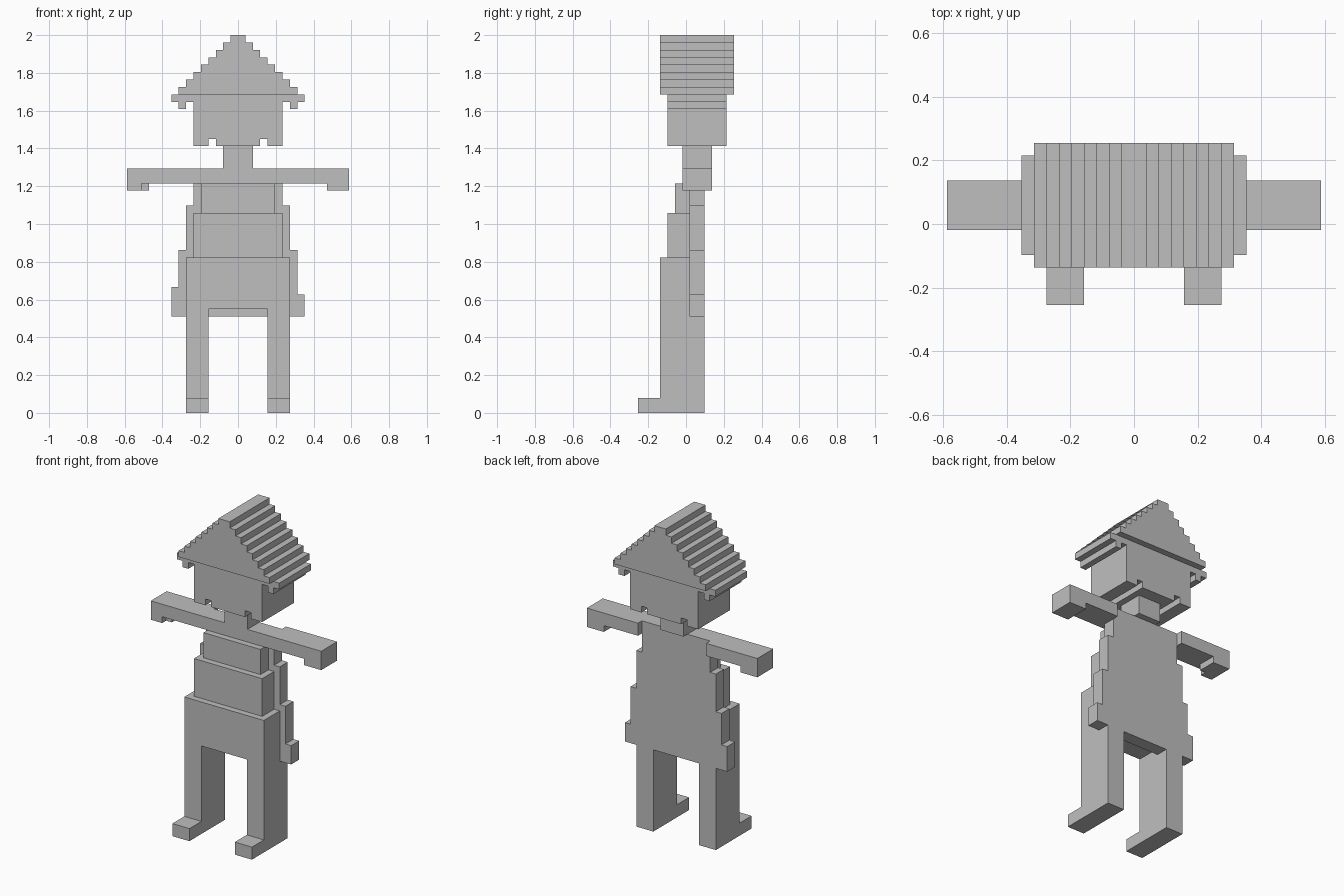
import bpy
import bmesh

U = 2 / 51  # one block

cube = bpy.data.objects.get("Cube")
if cube:
    bpy.data.objects.remove(cube, do_unlink=True)

grey = bpy.data.materials.new("plain_grey")
grey.use_nodes = True
colour = (0.52, 0.52, 0.52, 1)
grey.diffuse_color = colour
grey.node_tree.nodes["Principled BSDF"].inputs["Base Color"].default_value = colour


def prism(name, outline, front, back):
    """Extrude an x/z outline from front to back, all in blocks."""
    bm = bmesh.new()
    verts = [bm.verts.new((x * U, front * U, z * U)) for x, z in outline]
    face = bm.faces.new(verts)
    new = bmesh.ops.extrude_face_region(bm, geom=[face])["geom"]
    moved = [v for v in new if isinstance(v, bmesh.types.BMVert)]
    bmesh.ops.translate(bm, vec=(0, (back - front) * U, 0), verts=moved)
    bmesh.ops.recalc_face_normals(bm, faces=bm.faces)
    mesh = bpy.data.meshes.new(name)
    bm.to_mesh(mesh)
    bm.free()
    mesh.materials.append(grey)
    obj = bpy.data.objects.new(name, mesh)
    bpy.context.collection.objects.link(obj)
    return obj


def box(name, x0, x1, front, back, z0, z1):
    return prism(name, [(x0, z0), (x1, z0), (x1, z1), (x0, z1)], front, back)


def mirrored(half):
    return half + [(-x, z) for x, z in reversed(half)]


def stairs(steps):
    """Corner points for a list of (half width, bottom, top)."""
    return [(w, z) for w, low, high in steps for z in (low, high)]


# Legs, shoes and arms
for side, s in (("left", 1), ("right", -1)):
    def pair(name, a, b, *rest):
        return box(f"{side}_{name}", min(s * a, s * b), max(s * a, s * b), *rest)
    pair("leg", 4, 7, -3.5, 2.5, 0, 14)
    pair("shoe", 4, 7, -6.5, -3.5, 0, 2)
    pair("arm", 6, 15, -0.5, 3.5, 31, 33)
    pair("hat_brim", 6, 9, -2.5, 5.5, 42, 43)
    pair("hat_brim_lip", 7, 8, -2.5, 5.5, 41, 42)

# Hands, the right one with a notch at its inner front corner
box("left_hand", 12, 15, -0.5, 3.5, 30, 31)
box("right_hand", -15, -13, -0.5, 3.5, 30, 31)
box("right_thumb", -13, -12, 0.5, 3.5, 30, 31)

# Body, narrowing upward
box("hips", -7, 7, -3.5, 0.5, 14, 21)
box("waist", -6, 6, -2.5, 0.5, 21, 27)
box("chest", -5, 5, -1.5, 0.5, 27, 31)
box("shoulders", -6, 6, -0.5, 2.5, 31, 33)
box("neck", -2, 2, -0.5, 3.5, 33, 36)

# Cape flaring downward in steps
cape_left = stairs([(9, 13, 16), (8, 16, 22), (7, 22, 28), (6, 28, 31)])
cape_right = stairs([(9, 13, 17), (8, 17, 22), (7, 22, 28), (6, 28, 31)])
prism("cape", cape_left + [(-x, z) for x, z in reversed(cape_right)], 0.5, 2.5)

# Head with two grooves underneath
head_half = [(3, 36), (3, 37), (4, 37), (4, 36), (6, 36), (6, 43)]
prism("head", mirrored(head_half), -2.5, 5.5)

# Stepped pointed hat
prism("hat", mirrored(stairs([(8 - i, 43 + i, 44 + i) for i in range(8)])), -3.5, 6.5)
